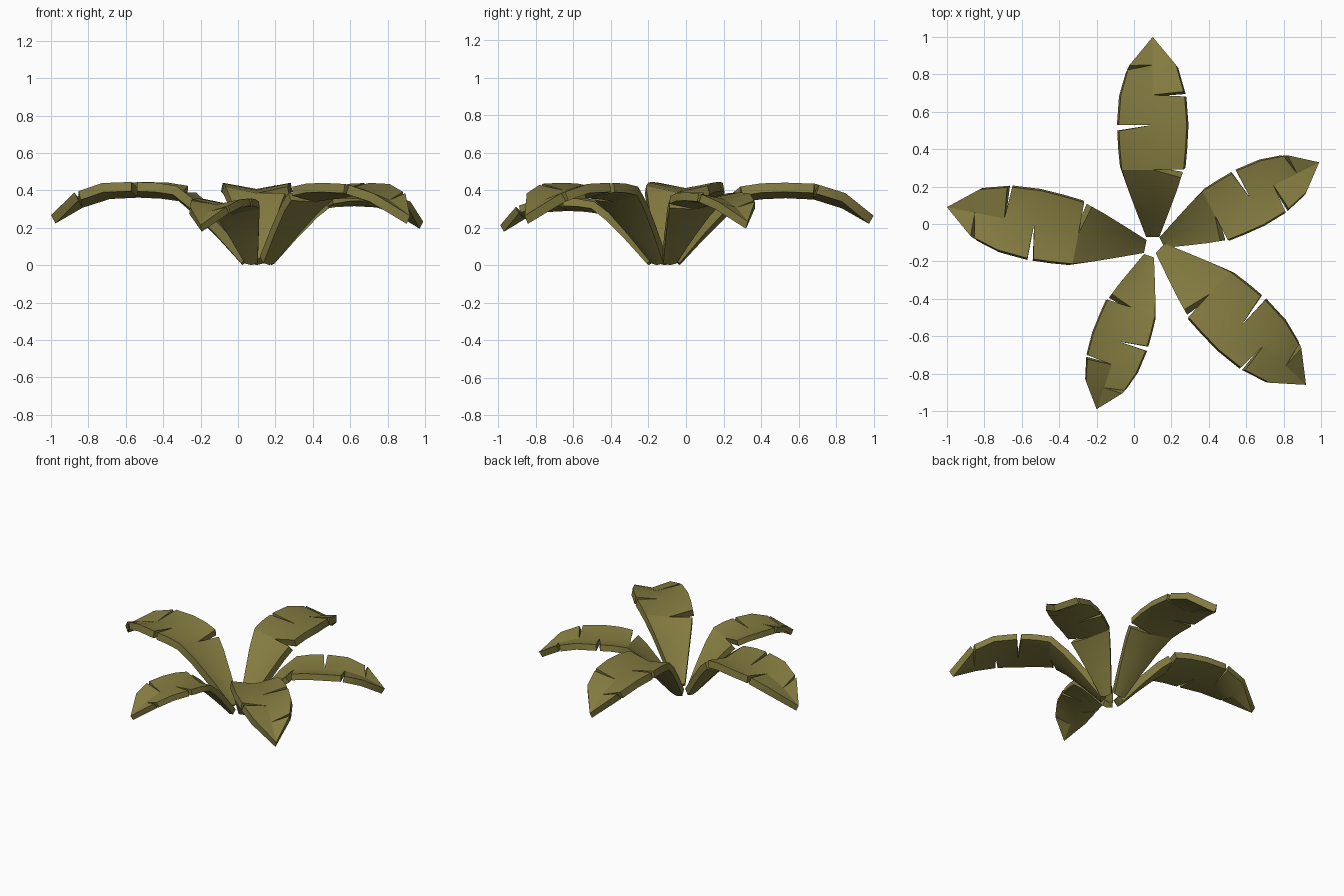
import bpy, bmesh, math

cube = bpy.data.objects.get("Cube")
if cube:
    bpy.data.objects.remove(cube, do_unlink=True)

# Single olive leaf colour
mat = bpy.data.materials.new("olive_leaf")
mat.use_nodes = True
colour = (0.23, 0.2, 0.052, 1)
mat.diffuse_color = colour
mat.node_tree.nodes["Principled BSDF"].inputs["Base Color"].default_value = colour

THICK = 0.05
# Midrib stations: distance along the leaf, height, half width, edge lift
STATIONS = [
    (0.00, 0.035, 0.035, 0.010), (0.13, 0.175, 0.085, 0.025),
    (0.25, 0.295, 0.130, 0.035), (0.36, 0.385, 0.165, 0.035),
    (0.47, 0.402, 0.175, 0.035), (0.60, 0.408, 0.182, 0.033),
    (0.76, 0.400, 0.170, 0.035), (0.92, 0.350, 0.125, 0.035),
]
TIP = (1.07, 0, 0.265)
# Torn slits: station index -> edge positions either side of the slit
SLITS = {1: {5: (0.568, 0.600), 7: (0.895, 0.918)},
         -1: {3: (0.318, 0.362), 6: (0.752, 0.778)}}


def edge_point(u, side):
    """Point on the leaf margin at distance u, interpolated from the stations."""
    for a, b in zip(STATIONS, STATIONS[1:]):
        if u <= b[0] + 1e-6:
            break
    t = (u - a[0]) / (b[0] - a[0])
    z, w, lift = (a[i] + (b[i] - a[i]) * t for i in (1, 2, 3))
    return (u, side * w, z + lift)


def make_leaf_mesh():
    bm = bmesh.new()
    mid = [bm.verts.new((s[0], 0, s[1])) for s in STATIONS]
    tip = bm.verts.new(TIP)
    for side in (1, -1):
        # Each station has an incoming and an outgoing margin vertex
        pairs = []
        for i, s in enumerate(STATIONS):
            if i in SLITS[side]:
                pairs.append([bm.verts.new(edge_point(u, side)) for u in SLITS[side][i]])
            else:
                pairs.append([bm.verts.new(edge_point(s[0], side))] * 2)
        for i in range(len(mid) - 1):
            quad = [mid[i], mid[i + 1], pairs[i + 1][0], pairs[i][1]]
            bm.faces.new(quad if side == 1 else quad[::-1])
        tri = [mid[-1], tip, pairs[-1][1]]
        bm.faces.new(tri if side == 1 else tri[::-1])
    me = bpy.data.meshes.new("leaf")
    bm.to_mesh(me)
    bm.free()
    me.materials.append(mat)
    return me


# First leaf, thickened and shaded with sharp margins
first = bpy.data.objects.new("back_leaf", make_leaf_mesh())
bpy.context.collection.objects.link(first)
bpy.ops.object.select_all(action="DESELECT")
bpy.context.view_layer.objects.active = first
first.select_set(True)
mod = first.modifiers.new("thickness", "SOLIDIFY")
mod.thickness = THICK
mod.offset = -1
bpy.ops.object.modifier_apply(modifier=mod.name)
bpy.ops.object.shade_smooth_by_angle(angle=math.radians(25))

# Ring of leaves: name, root, tip on the ground plan
LEAVES = [
    ("back_leaf", (0.10, -0.07), (0.10, 1.00)),
    ("back_left_leaf", (0.15, -0.10), (0.99, 0.33)),
    ("front_left_leaf", (0.14, -0.13), (0.92, -0.86)),
    ("front_right_leaf", (0.08, -0.17), (-0.20, -0.99)),
    ("right_leaf", (0.06, -0.12), (-1.00, 0.09)),
]
for name, root, tip in LEAVES:
    ob = first
    if name != first.name:
        ob = bpy.data.objects.new(name, first.data)
        bpy.context.collection.objects.link(ob)
    dx, dy = tip[0] - root[0], tip[1] - root[1]
    ob.location = (root[0], root[1], 0)
    ob.rotation_euler = (0, 0, math.atan2(dy, dx))
    ob.scale = [math.hypot(dx, dy) / TIP[0]] * 3
